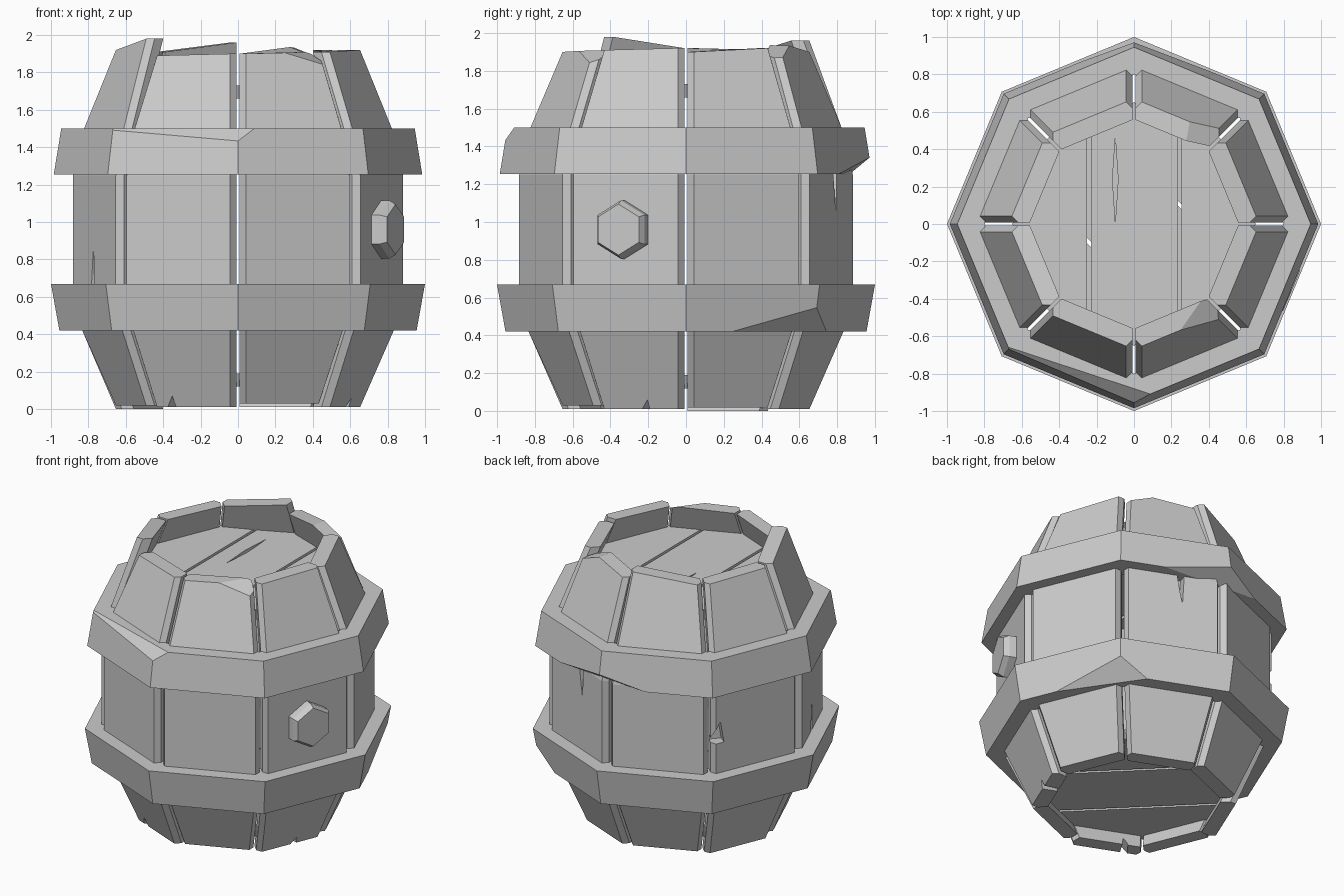
import bpy, bmesh, math
from mathutils import Vector

cube = bpy.data.objects.get("Cube")
if cube:
    bpy.data.objects.remove(cube, do_unlink=True)

grey = bpy.data.materials.new("plain grey")
grey.use_nodes = True
grey.diffuse_color = (0.6, 0.6, 0.6, 1)
grey.node_tree.nodes["Principled BSDF"].inputs["Base Color"].default_value = (0.6, 0.6, 0.6, 1)

SIDES = 8
STEP = math.tau / SIDES


def polar(angle, r, z=0.0):
    return Vector((r * math.cos(angle), r * math.sin(angle), z))


def finish(name, bm):
    bmesh.ops.recalc_face_normals(bm, faces=bm.faces)
    mesh = bpy.data.meshes.new(name)
    bm.to_mesh(mesh)
    bm.free()
    mesh.materials.append(grey)
    obj = bpy.data.objects.new(name, mesh)
    bpy.context.collection.objects.link(obj)
    return obj


def loft(name, loops, closed=False):
    """Skin equal-length loops; cap the ends, or join last to first."""
    bm = bmesh.new()
    rows = [[bm.verts.new(p) for p in loop] for loop in loops]
    n = len(rows[0])
    pairs = list(zip(rows, rows[1:]))
    if closed:
        pairs.append((rows[-1], rows[0]))
    else:
        bm.faces.new(rows[0])
        bm.faces.new(rows[-1])
    for a, b in pairs:
        for i in range(n):
            j = (i + 1) % n
            bm.faces.new((a[i], a[j], b[j], b[i]))
    return finish(name, bm)


def slice_off(bm, point, normal):
    geom = bm.verts[:] + bm.edges[:] + bm.faces[:]
    bmesh.ops.bisect_plane(bm, geom=geom, plane_co=point, plane_no=normal, clear_outer=True)
    bmesh.ops.holes_fill(bm, edges=[e for e in bm.edges if e.is_boundary], sides=0)


def chip(obj, a, b, c):
    """Knock off whatever lies outside the plane through three points."""
    a, b, c = Vector(a), Vector(b), Vector(c)
    normal = (b - a).cross(c - a).normalized()
    if normal.dot(a - Vector((0, 0, 0.95))) < 0:
        normal.negate()
    bm = bmesh.new()
    bm.from_mesh(obj.data)
    slice_off(bm, a, normal)
    bmesh.ops.recalc_face_normals(bm, faces=bm.faces)
    bm.to_mesh(obj.data)
    bm.free()


def carve(obj, loops):
    """Subtract a lofted cutter from a part."""
    cutter = loft("crack_cutter", loops)
    cutter.hide_render = True
    mod = obj.modifiers.new("crack", 'BOOLEAN')
    mod.operation = 'DIFFERENCE'
    mod.object = cutter
    graph = bpy.context.evaluated_depsgraph_get()
    mesh = bpy.data.meshes.new_from_object(obj.evaluated_get(graph))
    obj.modifiers.clear()
    obj.data = mesh
    bpy.data.objects.remove(cutter, do_unlink=True)


def crack(obj, degrees, z_open, z_tip, r_in, r_out, width):
    a = math.radians(degrees)
    carve(obj, [[polar(a - width, r, z_open), polar(a + width, r, z_open),
                 polar(a + width / 2, r, z_tip)] for r in (r_in, r_out)])


# Staves: bowed planks with chamfered long edges and uneven ends
PROFILE = [(0.02, 0.67), (0.42, 0.85), (0.66, 0.9), (1.25, 0.9), (1.5, 0.84), (1.9, 0.67)]
TOPS = [(1.9, 1.92), (1.95, 1.9), (1.96, 1.91), (1.91, 1.92),
        (1.92, 1.98), (1.89, 1.9), (1.9, 1.91), (1.91, 1.92)]
FEET = [0.02, 0.01, 0.02, 0.0, 0.02, 0.01, 0.03, 0.01]


def stave(k):
    a0, a1 = k * STEP, (k + 1) * STEP
    along = (polar(a1, 1) - polar(a0, 1)).normalized()
    loops = []
    for i, (z, r) in enumerate(PROFILE):
        z0, z1 = z, z
        if i == 0:
            z0 = z1 = FEET[k]
        elif i == len(PROFILE) - 1:
            z0, z1 = TOPS[k]
        section = [(0, 0.045), (0.045, 0.01), (0.11, 0.01)]
        start = [polar(a0, r - d, z0) + along * g for d, g in section]
        end = [polar(a1, r - d, z1) - along * g for d, g in section]
        loops.append(start + end[::-1])
    return loft(f"stave_{k + 1}", loops)


staves = [stave(k) for k in range(SIDES)]

# Splits and broken corners in the staves
crack(staves[4], 201, 0.62, 0.87, 0.77, 1.0, 0.028)
crack(staves[1], 71, 1.3, 1.05, 0.77, 1.0, 0.035)
crack(staves[3], 138, 0.88, 1.03, 0.8, 1.0, 0.06)
crack(staves[5], 236, -0.02, 0.07, 0.4, 0.8, 0.05)
crack(staves[7], -20, -0.02, 0.06, 0.4, 0.8, 0.05)
chip(staves[6], (0.25, -0.55, 1.91), (0.44, -0.47, 1.86), (0.38, -0.38, 1.91))
chip(staves[1], (0.3, 0.5, 1.93), (0.45, 0.46, 1.87), (0.36, 0.36, 1.9))


# Hoops: eight-sided bands leaning with the belly
def hoop(name, z0, r0, z1, r1):
    section = [(0.8, z0), (r0, z0), (r1, z1), (0.8, z1)]
    return loft(name, [[polar(k * STEP, r, z) for r, z in section]
                       for k in range(SIDES)], closed=True)


lower = hoop("lower_hoop", 0.42, 0.955, 0.67, 1.0)
upper = hoop("upper_hoop", 1.255, 0.985, 1.5, 0.945)
chip(upper, (-0.55, -0.71, 1.49), (-0.03, -0.95, 1.43), (0, -0.88, 1.5))
chip(upper, (0, 0.97, 1.34), (0.3, 0.82, 1.255), (-0.2, 0.86, 1.255))
chip(lower, (0.87, 0.22, 0.42), (0.68, 0.68, 0.53), (0.5, 0.76, 0.42))


# Heads: three boards cut from an eight-sided disc
def head(name, z0, z1, turn):
    side = polar(turn, 1)
    boards = []
    for i, (lo, hi) in enumerate([(-1, -0.25), (-0.23, 0.235), (0.255, 1)]):
        bm = bmesh.new()
        rings = [[bm.verts.new(polar(k * STEP, 0.65, z)) for k in range(SIDES)]
                 for z in (z0, z1)]
        for ring in rings:
            bm.faces.new(ring)
        for k in range(SIDES):
            j = (k + 1) % SIDES
            bm.faces.new((rings[0][k], rings[0][j], rings[1][j], rings[1][k]))
        slice_off(bm, side * lo, -side)
        slice_off(bm, side * hi, side)
        boards.append(finish(f"{name}_board_{i + 1}", bm))
    return boards


lid = head("lid", 1.66, 1.73, 0)
head("base", 0.12, 0.19, math.radians(45))
carve(lid[1], [[(-0.1, 0.01, z), (-0.085, 0.24, z), (-0.1, 0.46, z), (-0.115, 0.24, z)]
               for z in (1.6, 1.8)])

# Bung: tapered six-sided plug
out = math.radians(-23)
across = polar(out + math.pi / 2, 1)
loft("bung", [[polar(out, d, 0.96) + across * r * math.sin(i * math.tau / 6)
               + Vector((0, 0, r * math.cos(i * math.tau / 6))) for i in range(6)]
              for d, r in ((0.74, 0.155), (0.88, 0.155), (0.915, 0.135))])
